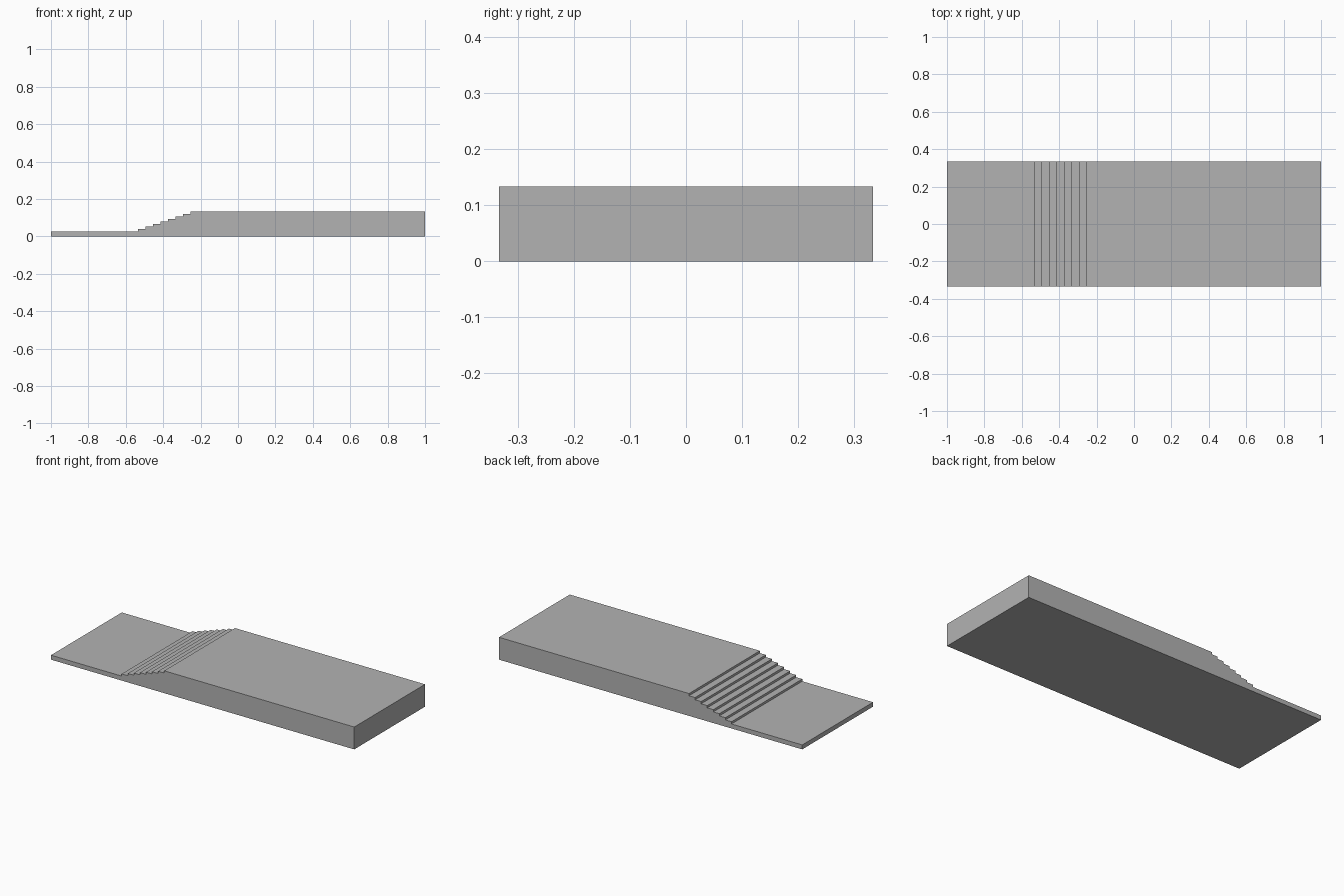
import bpy
import bmesh

cube = bpy.data.objects.get("Cube")
if cube:
    bpy.data.objects.remove(cube, do_unlink=True)

HALF_LENGTH, HALF_WIDTH = 1.0, 1 / 3
LOW, HIGH = 0.4 / 15, 2 / 15
STEPS, TREAD, FIRST_RISER = 8, 0.04, -8 / 15
RISE = (HIGH - LOW) / STEPS

# Plain grey material
grey = bpy.data.materials.new("plain_grey")
grey.use_nodes = True
colour = (0.45, 0.45, 0.45, 1)
grey.diffuse_color = colour
grey.node_tree.nodes["Principled BSDF"].inputs["Base Color"].default_value = colour

# Side profile: low landing, flight of steps, high platform
profile = [(-HALF_LENGTH, 0), (HALF_LENGTH, 0), (HALF_LENGTH, HIGH)]
for i in reversed(range(STEPS)):
    x = FIRST_RISER + i * TREAD
    profile += [(x, LOW + (i + 1) * RISE), (x, LOW + i * RISE)]
profile.append((-HALF_LENGTH, LOW))

# Extrude the profile across the width
bm = bmesh.new()
side = bm.faces.new([bm.verts.new((x, -HALF_WIDTH, z)) for x, z in profile])
extruded = bmesh.ops.extrude_face_region(bm, geom=[side], use_keep_orig=True)
verts = [v for v in extruded["geom"] if isinstance(v, bmesh.types.BMVert)]
bmesh.ops.translate(bm, verts=verts, vec=(0, 2 * HALF_WIDTH, 0))
bmesh.ops.recalc_face_normals(bm, faces=bm.faces)

mesh = bpy.data.meshes.new("stepped_platform")
bm.to_mesh(mesh)
bm.free()
mesh.materials.append(grey)
platform = bpy.data.objects.new("stepped_platform", mesh)
bpy.context.collection.objects.link(platform)
